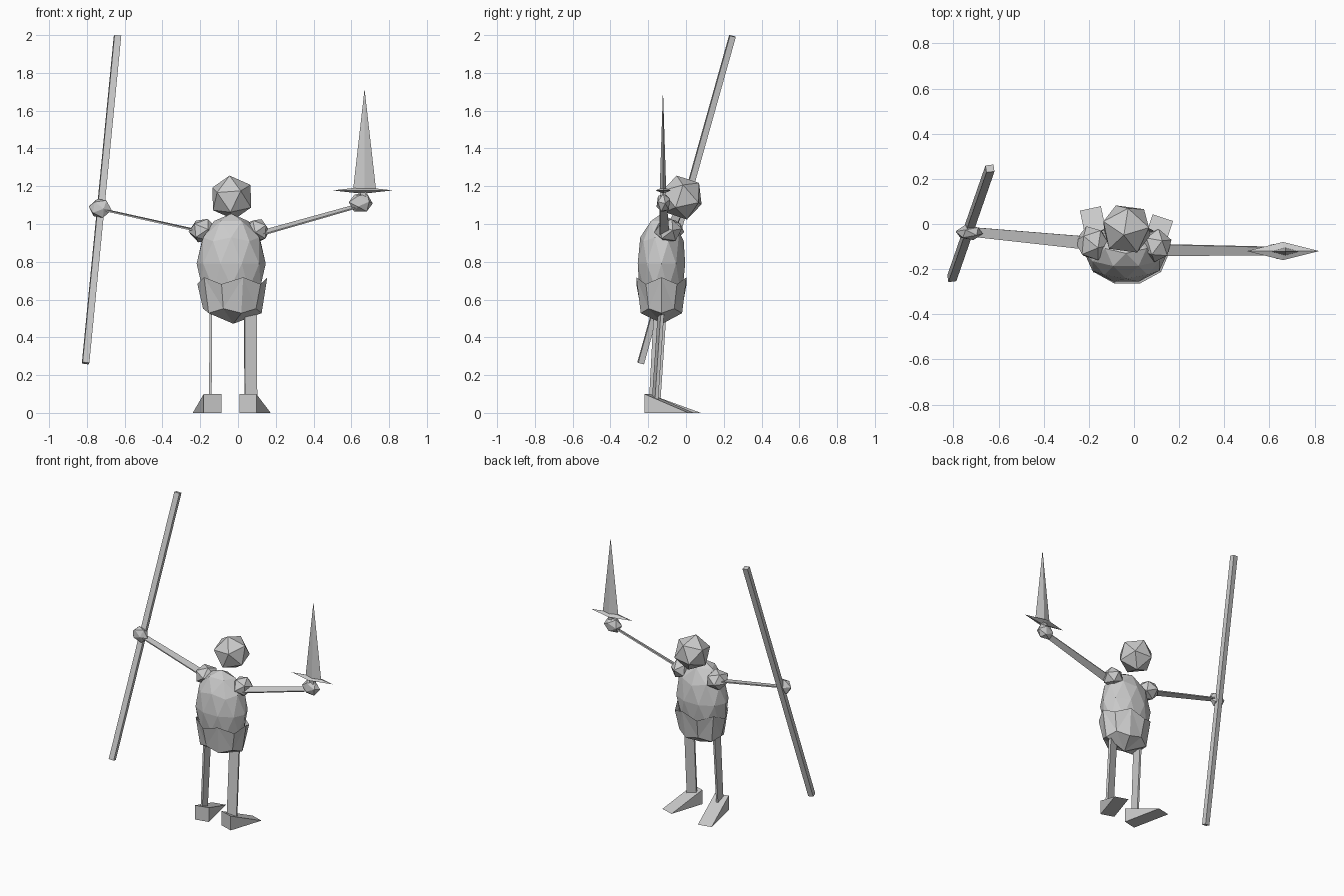
import bpy, bmesh, math
from mathutils import Vector, Matrix, Euler

if "Cube" in bpy.data.objects:
    bpy.data.objects.remove(bpy.data.objects["Cube"])


def finish(bm, name):
    bmesh.ops.recalc_face_normals(bm, faces=bm.faces)
    me = bpy.data.meshes.new(name)
    bm.to_mesh(me)
    bm.free()
    ob = bpy.data.objects.new(name, me)
    bpy.context.collection.objects.link(ob)
    return ob


def ico(name, loc, radii, subdiv=1, rot=(0, 0, 0)):
    # faceted ball, rotated before it is stretched
    bm = bmesh.new()
    bmesh.ops.create_icosphere(bm, subdivisions=subdiv, radius=1)
    r = Euler([math.radians(a) for a in rot]).to_matrix()
    for v in bm.verts:
        p = r @ v.co
        v.co = Vector(p[i] * radii[i] + loc[i] for i in range(3))
    return finish(bm, name)


def beam(name, a, b, side, w0, w1, thick):
    # four-sided tapering bar from a to b, width measured along side
    a, b = Vector(a), Vector(b)
    d = (b - a).normalized()
    s = Vector(side)
    s = (s - d * s.dot(d)).normalized()
    n = d.cross(s) * thick / 2
    bm = bmesh.new()
    rings = []
    for p, w in ((a, w0), (b, w1)):
        rings.append([bm.verts.new(p + s * i * w / 2 + n * j)
                      for i, j in ((-1, -1), (1, -1), (1, 1), (-1, 1))])
    bm.faces.new(rings[0])
    bm.faces.new(rings[1])
    for i in range(4):
        k = (i + 1) % 4
        bm.faces.new((rings[0][i], rings[0][k], rings[1][k], rings[1][i]))
    return finish(bm, name)


def foot(name, heel, angle, length, width=0.095, height=0.1):
    # wedge: tall heel sloping to a flat toe edge
    bm = bmesh.new()
    m = Matrix.Translation(heel) @ Matrix.Rotation(math.radians(angle), 4, 'Z')
    sides = []
    for x in (-width / 2, width / 2):
        sides.append([bm.verts.new(m @ Vector((x, y, z)))
                      for y, z in ((0, 0), (length, 0), (0, height))])
    bm.faces.new(sides[0])
    bm.faces.new(sides[1])
    for i in range(3):
        k = (i + 1) % 3
        bm.faces.new((sides[0][i], sides[0][k], sides[1][k], sides[1][i]))
    return finish(bm, name)


def diamond(name, loc, rx, ry, up, down):
    # four-sided double pyramid
    bm = bmesh.new()
    c = Vector(loc)
    ring = [bm.verts.new(c + Vector(p)) for p in
            ((rx, 0, 0), (0, ry, 0), (-rx, 0, 0), (0, -ry, 0))]
    top = bm.verts.new(c + Vector((0, 0, up)))
    low = bm.verts.new(c - Vector((0, 0, down)))
    for i in range(4):
        bm.faces.new((ring[i], ring[(i + 1) % 4], top))
        bm.faces.new((ring[i], ring[(i + 1) % 4], low))
    return finish(bm, name)


# Head and body
ico("head", (-0.033, -0.022, 1.14), (0.12, 0.12, 0.12), 1, (12, -8, 10))
ico("torso", (-0.036, -0.13, 0.79), (0.183, 0.132, 0.265), 2, (0, 0, 18))

# Shorts: zigzag rim, narrower lower ring, pointed base
bm = bmesh.new()
rows = []
for rx, ry, z, zig in ((0.185, 0.14, 0.7, 0.018), (0.155, 0.115, 0.54, -0.012)):
    rows.append([bm.verts.new((-0.03 + rx * math.cos(t), -0.13 + ry * math.sin(t),
                               z + zig * (1 if i % 2 == 0 else -1)))
                 for i, t in enumerate(math.radians(36 * k) for k in range(10))])
tip = bm.verts.new((-0.025, -0.125, 0.472))
for i in range(10):
    k = (i + 1) % 10
    a, b, c, d = rows[0][i], rows[0][k], rows[1][k], rows[1][i]
    if i % 2:
        bm.faces.new((a, b, d))
        bm.faces.new((b, c, d))
    else:
        bm.faces.new((a, b, c))
        bm.faces.new((a, c, d))
    bm.faces.new((d, c, tip))
finish(bm, "shorts")

# Shoulders and hands
ico("left_shoulder", (-0.185, -0.085, 0.965), (0.078, 0.08, 0.068), 1, (15, 20, 0))
ico("right_shoulder", (0.1, -0.095, 0.965), (0.07, 0.075, 0.068), 1, (-10, 25, 15))
ico("left_hand", (-0.73, -0.038, 1.083), (0.062, 0.035, 0.055), 1, (20, 35, 0))
ico("right_hand", (0.65, -0.12, 1.112), (0.066, 0.04, 0.055), 1, (10, 30, 20))

# Thin arms and legs
beam("left_arm", (-0.2, -0.085, 0.962), (-0.72, -0.035, 1.077), (0, 1, 0.1), 0.058, 0.042, 0.008)
beam("right_arm", (0.1, -0.115, 0.945), (0.65, -0.12, 1.1), (0, 1, 0.45), 0.055, 0.038, 0.008)
beam("left_leg", (-0.143, -0.135, 0.57), (-0.147, -0.168, 0.02), (0, 1, 0), 0.068, 0.06, 0.014)
beam("right_leg", (0.066, -0.13, 0.57), (0.068, -0.165, 0.05), (1, 0.25, 0), 0.066, 0.066, 0.018)

# Feet
foot("left_foot", (-0.135, -0.205, 0), 12, 0.28)
foot("right_foot", (0.052, -0.205, 0), -18, 0.245)

# Staff
beam("staff", (-0.807, -0.24, 0.263), (-0.638, 0.246, 1.995), (1, 0.15, 0), 0.036, 0.036, 0.032)

# Sword
diamond("sword_guard", (0.66, -0.12, 1.178), 0.16, 0.04, 0.018, 0.018)
diamond("sword_blade", (0.67, -0.122, 1.188), 0.06, 0.017, 0.527, 0.01)
beam("sword_grip", (0.662, -0.12, 1.08), (0.664, -0.12, 1.18), (1, 0, 0), 0.03, 0.03, 0.03)
